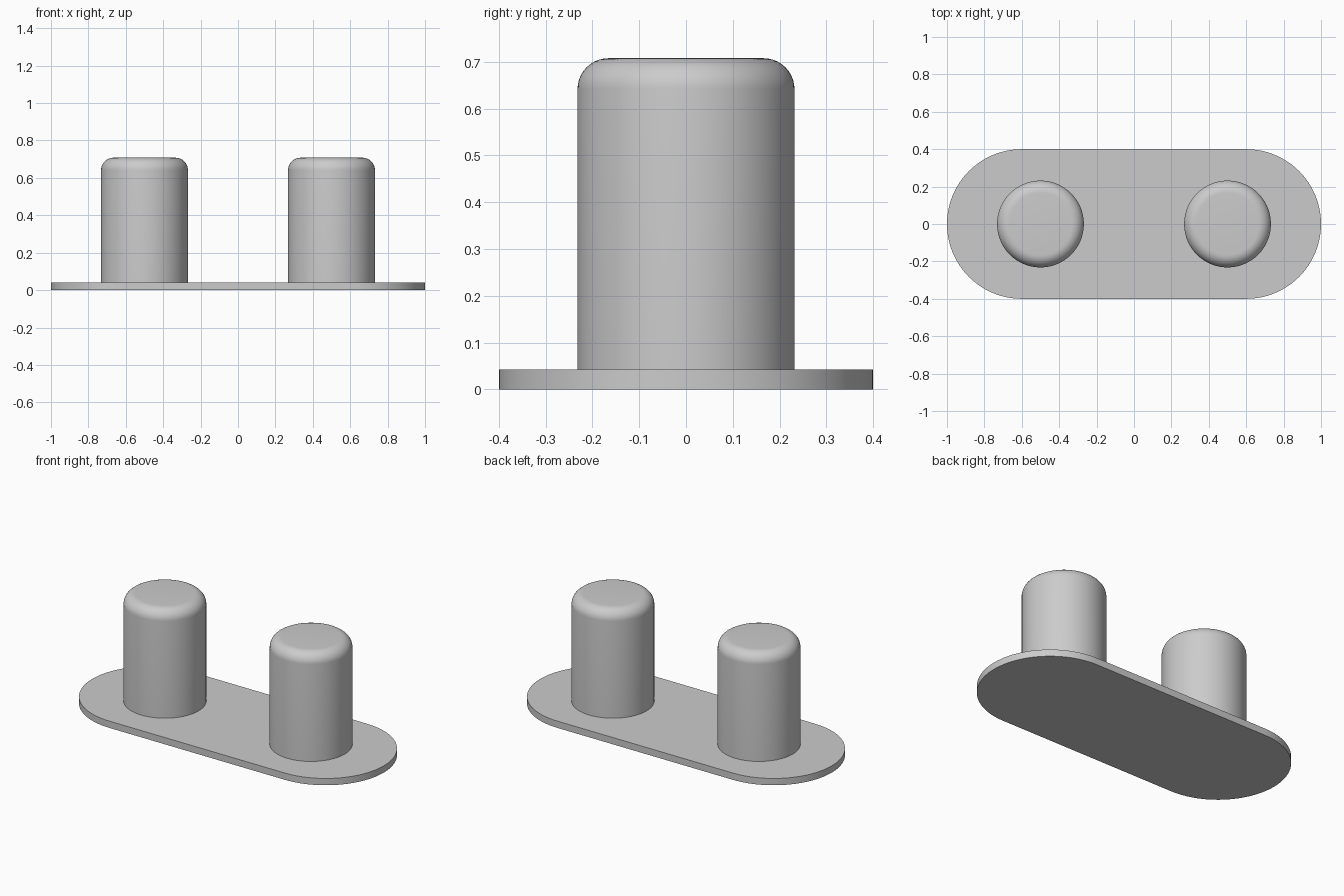
import bpy, bmesh, math

cube = bpy.data.objects.get("Cube")
if cube:
    bpy.data.objects.remove(cube, do_unlink=True)

grey = bpy.data.materials.new("light_grey")
grey.use_nodes = True
colour = (0.6, 0.6, 0.6, 1)
grey.diffuse_color = colour
grey.node_tree.nodes["Principled BSDF"].inputs["Base Color"].default_value = colour

PLATE_TOP = 0.042


def make_object(name, bm):
    bmesh.ops.recalc_face_normals(bm, faces=bm.faces)
    mesh = bpy.data.meshes.new(name)
    bm.to_mesh(mesh)
    bm.free()
    mesh.materials.append(grey)
    obj = bpy.data.objects.new(name, mesh)
    bpy.context.collection.objects.link(obj)
    bpy.ops.object.select_all(action="DESELECT")
    obj.select_set(True)
    bpy.context.view_layer.objects.active = obj
    bpy.ops.object.shade_smooth_by_angle(angle=math.radians(35))
    return obj


# Base plate: a rounded slot outline, extruded upward
def base_plate(radius=0.4, half_straight=0.6, steps=48):
    bm = bmesh.new()
    outline = []
    for side in (1, -1):
        for i in range(steps + 1):
            a = -math.pi / 2 + math.pi * i / steps
            x = side * (half_straight + radius * math.cos(a))
            outline.append(bm.verts.new((x, side * radius * math.sin(a), 0)))
    face = bm.faces.new(outline)
    top = bmesh.ops.extrude_face_region(bm, geom=[face])["geom"]
    verts = [v for v in top if isinstance(v, bmesh.types.BMVert)]
    bmesh.ops.translate(bm, verts=verts, vec=(0, 0, PLATE_TOP))
    return make_object("base_plate", bm)


# Peg: a cylinder with a rounded top rim
def peg(name, x, radius=0.232, top=0.708, fillet=0.066):
    bm = bmesh.new()
    height = top - PLATE_TOP
    bmesh.ops.create_cone(bm, cap_ends=True, segments=96, radius1=radius,
                          radius2=radius, depth=height)
    rim = [e for e in bm.edges if all(v.co.z > 0 for v in e.verts)]
    bmesh.ops.bevel(bm, geom=rim, offset=fillet, segments=10, profile=0.5,
                    affect="EDGES")
    obj = make_object(name, bm)
    obj.location = (x, 0, PLATE_TOP + height / 2)
    return obj


base_plate()
for name, x in (("left_peg", 0.5), ("right_peg", -0.5)):
    peg(name, x)
